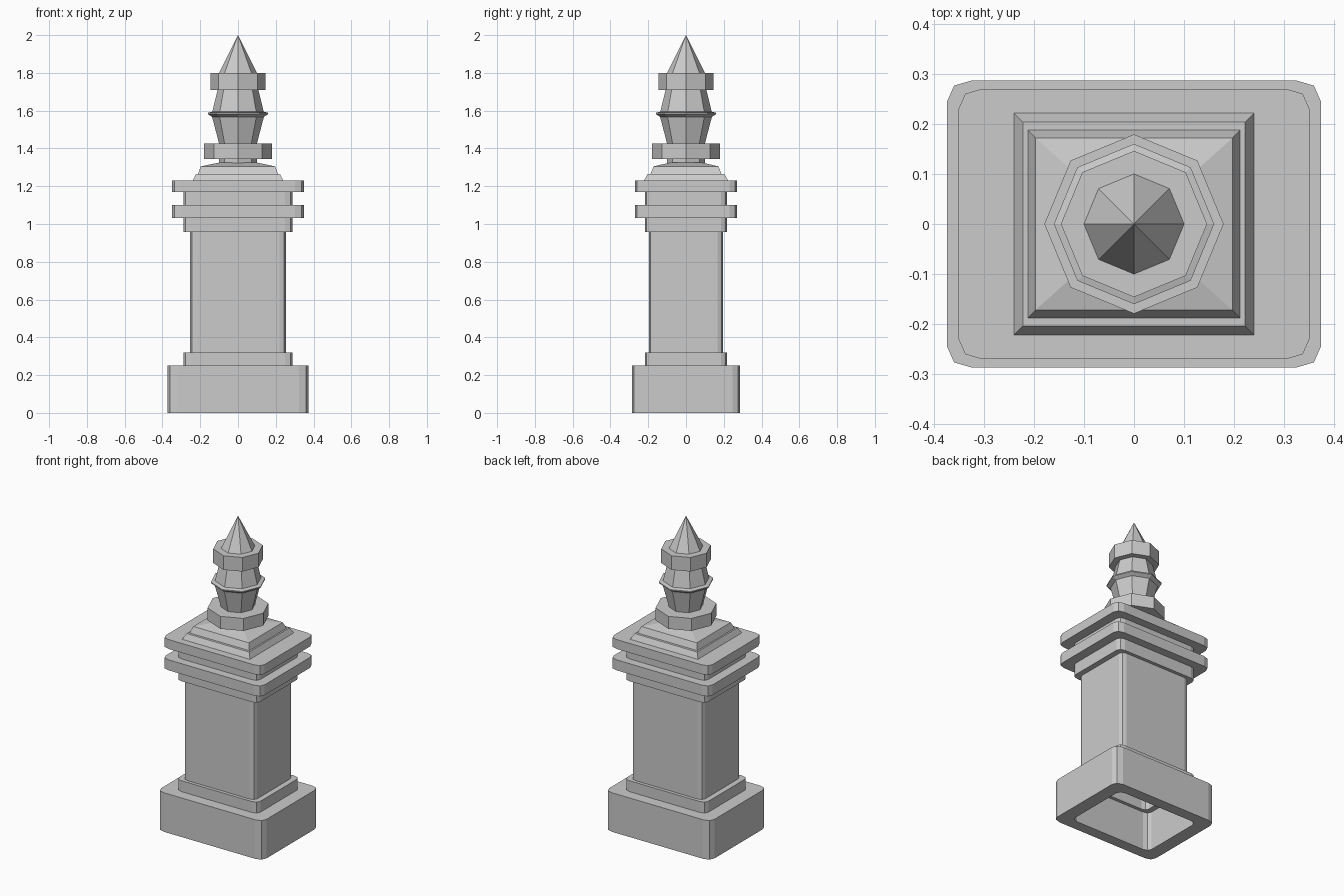
import bpy, bmesh
from math import cos, sin, tau

if "Cube" in bpy.data.objects:
    bpy.data.objects.remove(bpy.data.objects["Cube"])

# Outlines on a unit scale: chamfer-rounded block, sharp block, octagon
quarter = [(1, .855), (.963, .963), (.865, 1)]
ROUNDED = (quarter + [(-x, y) for x, y in reversed(quarter)]
           + [(-x, -y) for x, y in quarter]
           + [(x, -y) for x, y in reversed(quarter)])
SQUARE = [(1, 1), (-1, 1), (-1, -1), (1, -1)]
OCTAGON = [(cos(tau * i / 8), sin(tau * i / 8)) for i in range(8)]


def loft(name, outline, levels, ends="cap"):
    """Join scaled outlines; ends are 'cap', 'open' or 'loop' (tube with walls)."""
    bm = bmesh.new()
    rings = [[bm.verts.new((x * sx, y * sy, z)) for x, y in outline]
             for sx, sy, z in levels]
    pairs = list(zip(rings, rings[1:]))
    if ends == "loop":
        pairs.append((rings[-1], rings[0]))
    n = len(outline)
    for a, b in pairs:
        for i in range(n):
            j = (i + 1) % n
            bm.faces.new((a[i], a[j], b[j], b[i]))
    if ends == "cap":
        bm.faces.new(rings[0][::-1])
        bm.faces.new(rings[-1])
    bmesh.ops.remove_doubles(bm, verts=bm.verts, dist=1e-5)
    bmesh.ops.recalc_face_normals(bm, faces=bm.faces)
    mesh = bpy.data.meshes.new(name)
    bm.to_mesh(mesh)
    bm.free()
    obj = bpy.data.objects.new(name, mesh)
    bpy.context.collection.objects.link(obj)
    return obj


def tube(name, outer, inner, z0, z1):
    loft(name, ROUNDED, [(*inner, z0), (*outer, z0), (*outer, z1), (*inner, z1)], "loop")


BASE, SLAB, STEP, SHAFT = (.373, .287), (.35, .27), (.288, .216), (.253, .195)

# Hollow lower part
tube("base", BASE, STEP, 0, .25)
tube("plinth", STEP, SHAFT, .25, .32)
loft("shaft", ROUNDED, [(*SHAFT, .32), (*SHAFT, .957)], "open")

# Stacked mouldings at the top of the shaft
for name, size, z0, z1 in [("collar", STEP, .957, 1.033), ("lower_slab", SLAB, 1.033, 1.1),
                           ("neck_block", STEP, 1.1, 1.17), ("upper_slab", SLAB, 1.17, 1.23)]:
    loft(name, ROUNDED, [(*size, z0), (*size, z1)])

# Sloped stepped cap
loft("stepped_cap", SQUARE, [(.24, .222, 1.23), (.222, .204, 1.265), (.212, .188, 1.265),
                             (.197, .172, 1.305), (.1, .085, 1.325)])

# Eight-sided finial
profile = [(.1, 1.31), (.1, 1.345), (.179, 1.345), (.179, 1.425), (.1, 1.425),
           (.137, 1.567), (.16, 1.582), (.16, 1.589), (.136, 1.595), (.108, 1.71),
           (.146, 1.71), (.146, 1.8), (.1, 1.8), (0, 2)]
loft("finial", OCTAGON, [(r, r, z) for r, z in profile[:-1]] + [(.0005, .0005, 2)])
